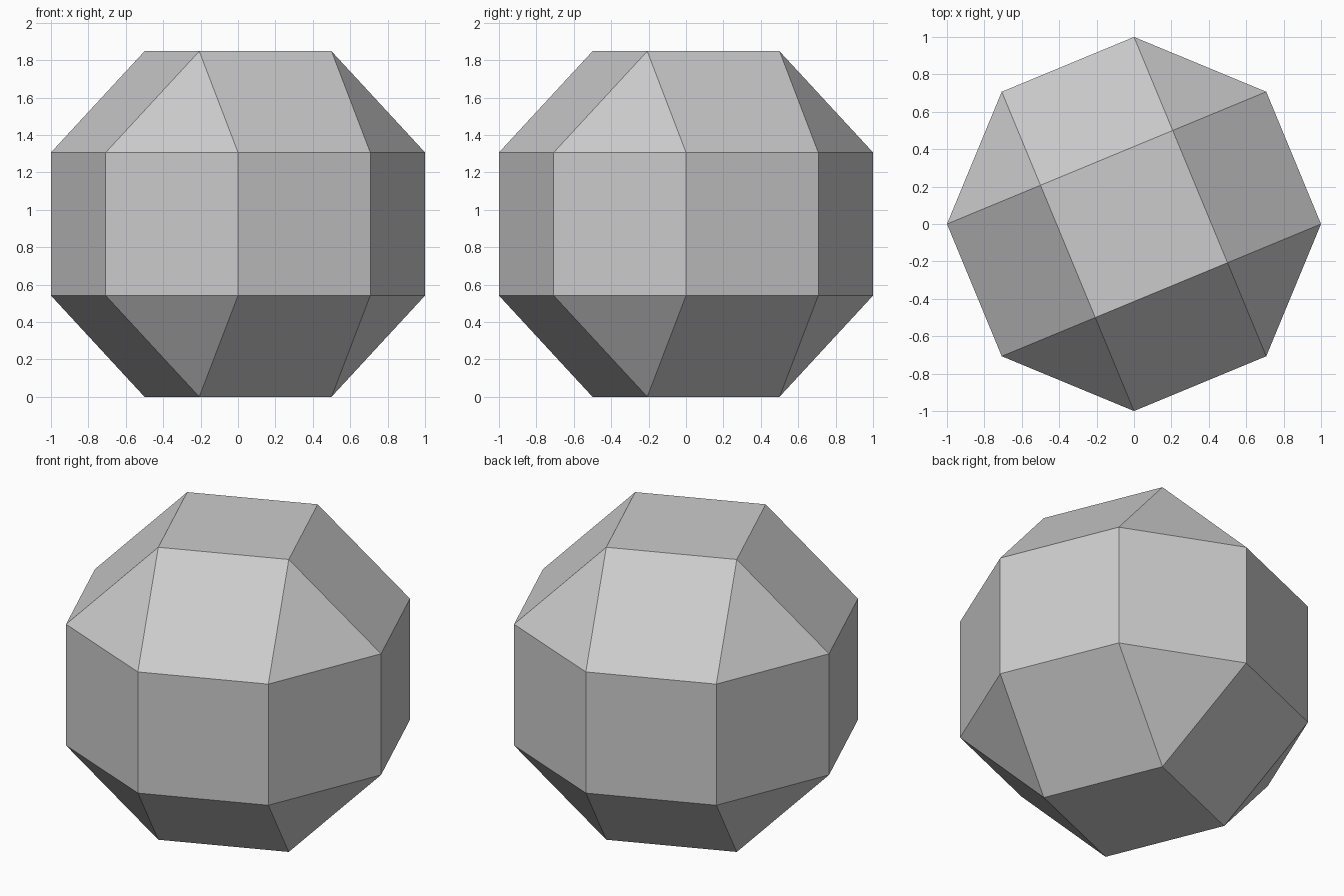
import bpy, bmesh
from math import cos, sin, pi

cube = bpy.data.objects.get("Cube")
if cube:
    bpy.data.objects.remove(cube, do_unlink=True)

# Equal-edged solid with a belt radius of 1
EDGE = 2 * sin(pi / 8)
CAP_RADIUS = EDGE / 2 ** 0.5
BELT_LOW = EDGE / 2 ** 0.5
BELT_HIGH = BELT_LOW + EDGE
HEIGHT = BELT_HIGH + BELT_LOW

grey = bpy.data.materials.new("plain grey")
grey.use_nodes = True
colour = (0.6, 0.6, 0.6, 1)
grey.diffuse_color = colour
grey.node_tree.nodes["Principled BSDF"].inputs["Base Color"].default_value = colour

bm = bmesh.new()


def ring(count, radius, z, turn):
    """Regular polygon of vertices at height z."""
    angles = [turn + 2 * pi * i / count for i in range(count)]
    return [bm.verts.new((radius * cos(a), radius * sin(a), z)) for a in angles]


def cap(belt, z):
    """Square end joined to the belt by alternating triangles and squares."""
    end = ring(4, CAP_RADIUS, z, -pi / 8)
    bm.faces.new(end)
    for i in range(4):
        b = [belt[(2 * i + k) % 8] for k in (-1, 0, 1)]
        bm.faces.new((b[0], b[1], end[i]))
        bm.faces.new((b[1], b[2], end[(i + 1) % 4], end[i]))


# Eight-sided belt
low = ring(8, 1, BELT_LOW, 0)
high = ring(8, 1, BELT_HIGH, 0)
for i in range(8):
    j = (i + 1) % 8
    bm.faces.new((low[i], low[j], high[j], high[i]))

# Bottom and top caps
cap(low, 0)
cap(high, HEIGHT)
bmesh.ops.recalc_face_normals(bm, faces=bm.faces)

mesh = bpy.data.meshes.new("faceted_ball")
bm.to_mesh(mesh)
bm.free()
mesh.materials.append(grey)
ball = bpy.data.objects.new("faceted_ball", mesh)
bpy.context.collection.objects.link(ball)
